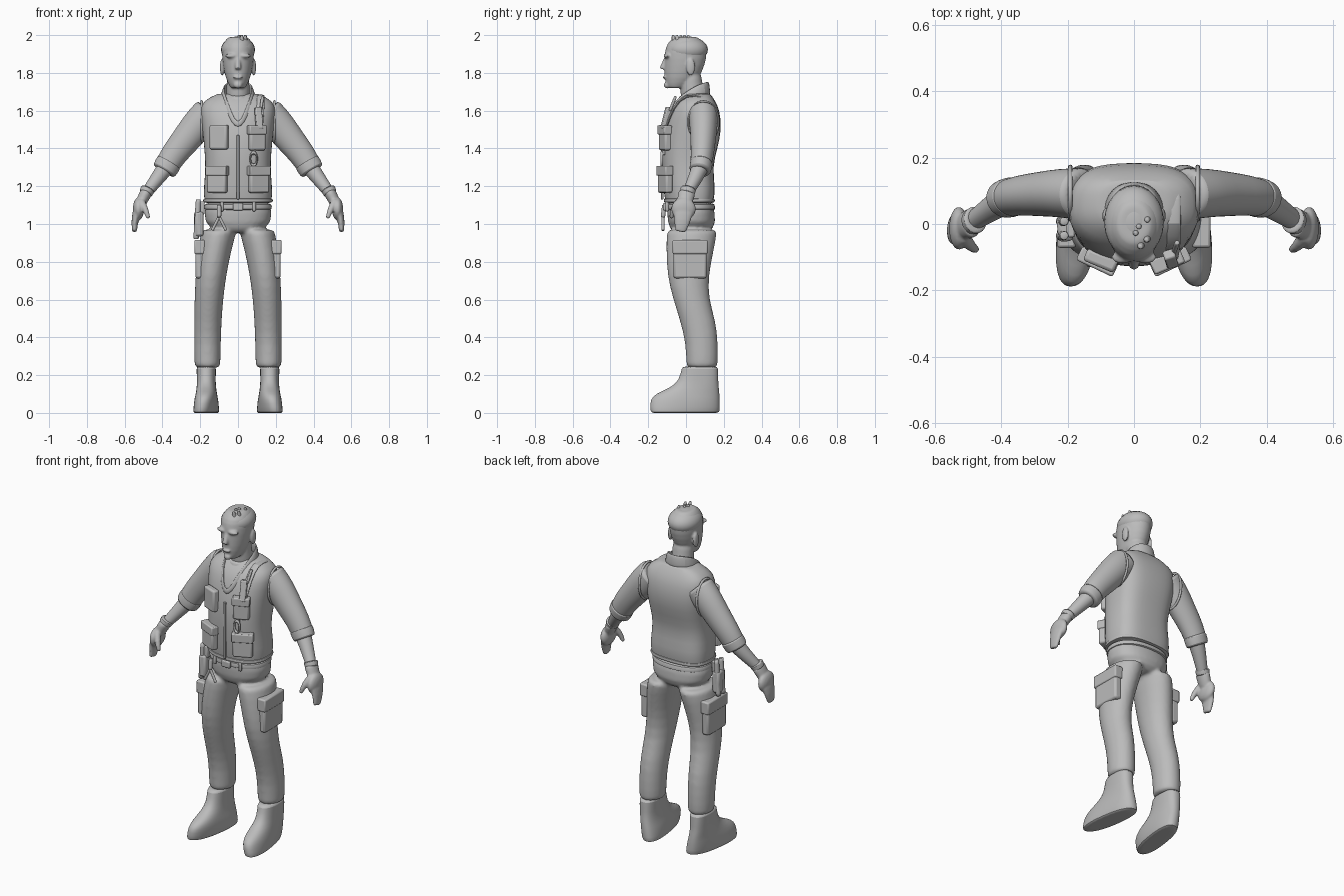
import bpy, bmesh, math
from mathutils import Vector, Matrix

default_cube = bpy.data.objects.get("Cube")
if default_cube:
    bpy.data.objects.remove(default_cube)

colour = (.5, .5, .5, 1)
grey = bpy.data.materials.new("plain_grey")
grey.use_nodes = True
grey.diffuse_color = colour
grey.node_tree.nodes["Principled BSDF"].inputs["Base Color"].default_value = colour

SIDEWAYS, DEPTH = Vector((1, 0, 0)), Vector((0, 1, 0))


def ring(height, front, back, half_width, x=0):
    """Horizontal section given by its front and back limits."""
    return Vector((x, (front + back) / 2, height)), half_width, (back - front) / 2


def path_sections(path, start, end, flat):
    """Sections along a path whose radius changes evenly."""
    last = len(path) - 1
    radii = [start + (end - start) * i / last for i in range(last + 1)]
    return [(Vector(point), r, r * flat) for point, r in zip(path, radii)]


def superellipse(value, power):
    return math.copysign(abs(value) ** (2 / power), value)


def loft(bm, sections, across=None, power=2, sides=24):
    """Closed skin over sections; both ends get a narrow inset to stay crisp."""
    last = len(sections) - 1
    steps = [(0, .85)] + [(i, 1) for i in range(last + 1)] + [(last, .85)]
    rows = []
    for i, inset in steps:
        centre, width, depth = sections[i]
        u, v = SIDEWAYS, DEPTH
        if across:
            along = (sections[min(i + 1, last)][0] - sections[max(i - 1, 0)][0]).normalized()
            v = (across - along * across.dot(along)).normalized()
            u = v.cross(along)
        row = []
        for k in range(sides):
            angle = math.tau * k / sides
            c, s = math.cos(angle), math.sin(angle)
            # The front half is always rounder than the back
            shape = power if s >= 0 else min(power, 2.3)
            offset = u * width * superellipse(c, shape) + v * depth * superellipse(s, shape)
            row.append(bm.verts.new(centre + offset * inset))
        rows.append(row)
    faces = [bm.faces.new((a[k - 1], a[k], b[k], b[k - 1]))
             for a, b in zip(rows, rows[1:]) for k in range(sides)]
    faces += [bm.faces.new(rows[0]), bm.faces.new(rows[-1])]
    bmesh.ops.recalc_face_normals(bm, faces=faces)


def ball(bm, location, radii):
    matrix = Matrix.Translation(location) @ Matrix.Diagonal((*radii, 1))
    bmesh.ops.create_uvsphere(bm, u_segments=24, v_segments=14, radius=1, matrix=matrix)


def dress(ob, mirror):
    """Shared material, shading and mirroring."""
    ob.data.materials.append(grey)
    bpy.ops.object.select_all(action='DESELECT')
    ob.select_set(True)
    bpy.context.view_layer.objects.active = ob
    bpy.ops.object.shade_smooth_by_angle(angle=math.radians(50))
    if mirror:
        ob.modifiers.new("mirror", 'MIRROR')


def finish(name, bm, mirror=False, subsurf=True, voxel=0, bevel=0, thickness=0):
    mesh = bpy.data.meshes.new(name)
    bm.to_mesh(mesh)
    bm.free()
    ob = bpy.data.objects.new(name, mesh)
    bpy.context.collection.objects.link(ob)
    dress(ob, mirror)
    if thickness:
        solid = ob.modifiers.new("thickness", 'SOLIDIFY')
        solid.thickness, solid.offset = thickness, 0
    if bevel:
        rounding = ob.modifiers.new("bevel", 'BEVEL')
        rounding.width, rounding.segments = bevel, 2
    if subsurf:
        smooth = ob.modifiers.new("smooth", 'SUBSURF')
        smooth.levels = smooth.render_levels = 2 if thickness else 1
    if voxel:
        blend = ob.modifiers.new("blend", 'REMESH')
        blend.mode, blend.voxel_size, blend.use_smooth_shade = 'VOXEL', voxel, True
        relax = ob.modifiers.new("relax", 'SMOOTH')
        relax.factor, relax.iterations = .5, 4


def stack(name, rings, power=2.3, mirror=False):
    bm = bmesh.new()
    loft(bm, rings, power=power)
    finish(name, bm, mirror)


def limb(name, path, start, end, flat=1, across=DEPTH, mirror=False):
    bm = bmesh.new()
    loft(bm, path_sections(path, start, end, flat), across)
    finish(name, bm, mirror)


def box(name, location, size, yaw=0, tilt=0, mirror=False, bevel=.006):
    bm = bmesh.new()
    turn = Matrix.Rotation(yaw, 4, 'Z') @ Matrix.Rotation(tilt, 4, 'X')
    matrix = Matrix.Translation(location) @ turn @ Matrix.Diagonal((*size, 1))
    bmesh.ops.create_cube(bm, size=1, matrix=matrix)
    finish(name, bm, mirror, subsurf=False, bevel=bevel)


def pocket(name, x, z, width, height, flap=True, mirror=False):
    """Vest pocket turned to follow the curve of the chest."""
    box(name, (x, -.11, z), (width, .04, height), yaw=4 * x, mirror=mirror, bevel=.01)
    if flap:
        box(name + "_flap", (x, -.113, z + height * .4), (width * 1.1, .046, height * .4),
            yaw=4 * x, mirror=mirror)


def hoop(name, location, rotation, scale, thickness, mirror=False):
    bpy.ops.mesh.primitive_torus_add(location=location, rotation=rotation, major_radius=1,
                                     minor_radius=thickness, major_segments=32, minor_segments=8)
    ob = bpy.context.object
    ob.name, ob.scale = name, scale
    bpy.ops.object.transform_apply(location=True, rotation=True, scale=True)
    dress(ob, mirror)


# Head with neck, nose, lips, chin, brows and ears blended together
bm = bmesh.new()
loft(bm, [ring(1.72, -.1, 0, .04), ring(1.77, -.115, .07, .066), ring(1.84, -.115, .1, .08),
          ring(1.91, -.115, .115, .088), ring(1.96, -.1, .1, .08), ring(1.99, -.06, .06, .05)])
loft(bm, path_sections([(0, .045, 1.6), (0, .02, 1.8)], .065, .06, 1), DEPTH)
loft(bm, path_sections([(0, -.1, 1.89), (0, -.125, 1.82)], .01, .018, 1), DEPTH)
ball(bm, (0, -.113, 1.776), (.028, .01, .008))
ball(bm, (0, -.1, 1.735), (.024, .018, .018))
for side in (-1, 1):
    ball(bm, (side * .035, -.1, 1.89), (.034, .02, .012))
    ball(bm, (side * .084, .025, 1.83), (.012, .024, .046))
finish("head", bm, voxel=.006)

# Short hair with a few tufts
bm = bmesh.new()
ball(bm, (0, .006, 1.923), (.09, .11, .07))
finish("hair", bm, subsurf=False)
for i in range(5):
    x, y = .02 + .02 * math.sin(2 * i), -.06 + .02 * i
    limb("hair_tuft", [(x, y, 1.96), (x, y - .01, 2)], .016, .006)

# Vest, hem, zip and shirt neck
stack("vest", [ring(1.11, -.113, .148, .183), ring(1.2, -.12, .156, .182), ring(1.3, -.128, .14, .172),
               ring(1.4, -.13, .167, .179), ring(1.5, -.118, .19, .19), ring(1.6, -.09, .18, .203),
               ring(1.65, -.055, .156, .19), ring(1.69, -.01, .13, .11)], power=3)
stack("vest_hem", [ring(z, -.12, .155, .188) for z in (1.112, 1.137)], power=2.8)
stack("shirt_neckband", [ring(1.62, -.06, .11, .075), ring(1.68, -.035, .1, .065)])
box("vest_zip", (0, -.126, 1.3), (.014, .012, .34), bevel=.003)
hoop("armhole_trim", (.192, .093, 1.54), (0, math.pi / 2, 0), (.108, .08, .1), .07, mirror=True)

# Standing collar that runs down into a V
outer = [(0, .13, 1.68), (.07, .11, 1.68), (.1, .03, 1.67), (.07, -.08, 1.6), (0, -.127, 1.47)]
inner = [(0, .125, 1.755), (.065, .1, 1.755), (.08, .02, 1.72), (.05, -.08, 1.64), (0, -.125, 1.5)]
bm = bmesh.new()
low, high = ([bm.verts.new(point) for point in row] for row in (outer, inner))
for i in range(1, len(low)):
    bm.faces.new((low[i - 1], low[i], high[i], high[i - 1]))
finish("vest_collar", bm, mirror=True, thickness=.014)

# Vest pockets
pocket("right_chest_pocket", -.1, 1.46, .1, .13, flap=False)
pocket("left_chest_pocket", .1, 1.45, .09, .12)
pocket("lower_pocket", .11, 1.23, .11, .13, mirror=True)

# Shoulder strap with radio and clip
limb("shoulder_strap", [(.12, .09, 1.67), (.12, 0, 1.69), (.12, -.07, 1.62), (.11, -.11, 1.5)],
     .007, .007, flat=3, across=SIDEWAYS)
box("radio", (.11, -.105, 1.56), (.036, .03, .12), yaw=.3, tilt=-.25)
limb("radio_antenna", [(.12, -.085, 1.6), (.13, -.055, 1.675)], .008, .008, across=SIDEWAYS)
hoop("clip", (.083, -.128, 1.345), (math.pi / 2, 0, 0), (.018, .034, .03), .25)
box("clip_strap", (.085, -.12, 1.385), (.018, .016, .04), yaw=.3, bevel=.003)

# Sleeves, forearms and gloves
limb("sleeve", [(.15, .09, 1.59), (.22, .094, 1.52), (.28, .09, 1.44), (.34, .087, 1.37), (.39, .076, 1.287)],
     .092, .063, flat=.87, mirror=True)
limb("sleeve_cuff", [(.363, .083, 1.33), (.393, .074, 1.28)], .071, .067, flat=.87, mirror=True)
limb("forearm", [(.36, .085, 1.33), (.42, .055, 1.25), (.495, 0, 1.15)], .05, .028, mirror=True)
limb("glove_cuff", [(.476, .013, 1.187), (.49, .005, 1.16)], .039, .036, flat=1.1, mirror=True)
bm = bmesh.new()
loft(bm, path_sections([(.485, .005, 1.17), (.52, -.01, 1.1)], .034, .028, 1.4), DEPTH)
ball(bm, (.527, -.013, 1.08), (.03, .066, .06))
loft(bm, path_sections([(.53, -.013, 1.08), (.547, -.018, 1.02), (.548, -.03, .96)], .025, .013, 2.3), DEPTH)
loft(bm, path_sections([(.515, -.035, 1.12), (.49, -.07, 1.08), (.474, -.078, 1.03)], .022, .011, 1), DEPTH)
finish("glove", bm, mirror=True, voxel=.006)

# Trousers blended from a pelvis and two legs of evenly spaced rings
fronts = (0, 0, -.03, -.07, -.1, -.105, -.105)
backs = (.17, .17, .16, .12, .12, .145, .17)
bm = bmesh.new()
loft(bm, [ring(.955, -.07, .12, .1), ring(1, -.102, .167, .19), ring(1.12, -.1, .14, .172)], power=2.3)
for side in (-1, 1):
    leg = []
    for i, (front, back) in enumerate(zip(fronts, backs)):
        rise = i / 6
        leg.append(ring(.24 + .73 * rise, front, back, .07 + .026 * rise ** 2,
                        side * (.162 - .062 * rise ** 3)))
    loft(bm, leg)
finish("trousers", bm, voxel=.01)
box("cargo_pocket", (.203, .022, .81), (.046, .175, .195), mirror=True, bevel=.012)
box("cargo_flap", (.203, .022, .878), (.056, .187, .075), mirror=True, bevel=.008)

# Belt with buckle and loops
stack("belt", [ring(1.073, -.11, .16, .184), ring(1.11, -.108, .152, .18)])
box("belt_buckle", (0, -.113, 1.092), (.055, .018, .04))
box("belt_loop", (.085, -.1, 1.092), (.018, .018, .05), yaw=.3, mirror=True)

# Pliers hanging from the belt
limb("pliers_head", [(-.1, -.115, 1.1), (-.1, -.122, 1.035)], .012, .012)
for side in (-1, 1):
    limb("pliers_handle", [(-.1 + side * spread, -.122, 1.04 - 2 * spread) for spread in (.003, .02, .037)],
         .008, .008)

# Tool sheath at the right hip
box("tool_sheath", (-.208, -.015, 1), (.045, .075, .13), yaw=.1, bevel=.012)
box("sheath_hanger", (-.19, -.015, 1.085), (.025, .05, .07))
for y in (-.035, .008):
    limb("hip_tool", [(-.21, y, 1.13), (-.215, y, 1.03), (-.222, y, .92)], .014, .015)

# Boots, with the feet turned outwards
bm = bmesh.new()
loft(bm, [ring(height, front, back, width, .168) for height, front, back, width in (
    (0, -.19, .18, .06), (.03, -.19, .18, .062), (.07, -.19, .18, .061), (.1, -.165, .178, .056),
    (.13, -.09, .175, .052), (.17, -.035, .17, .049), (.245, -.024, .173, .053))], power=2.5)
for vert in bm.verts:
    vert.co.x -= vert.co.y * max(0, .15 - vert.co.z)
finish("boot", bm, mirror=True)
